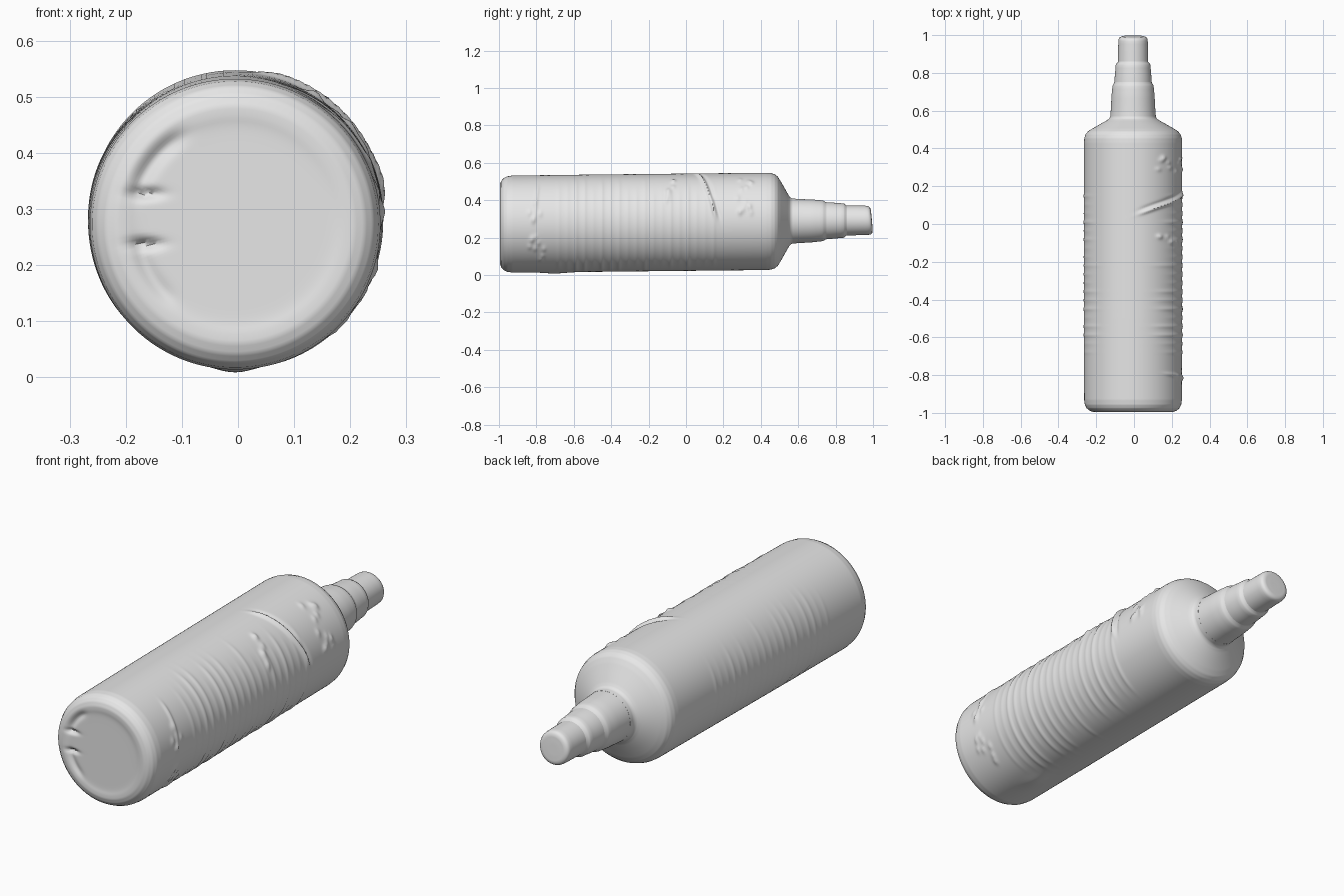
import bpy, bmesh, math, random

cube = bpy.data.objects.get("Cube")
if cube:
    bpy.data.objects.remove(cube, do_unlink=True)

random.seed(4)
SEG = 160

plastic = bpy.data.materials.new("pale grey plastic")
plastic.use_nodes = True
GREY = (0.8, 0.8, 0.8, 1.0)
plastic.diffuse_color = GREY
plastic.node_tree.nodes["Principled BSDF"].inputs["Base Color"].default_value = GREY


def bump(v, centre, width):
    return math.exp(-((v - centre) / width) ** 2)


def window(v, lo, hi, soft):
    """Soft-edged band, 1 between lo and hi."""
    return 1 / (1 + math.exp(-(v - lo) / soft)) / (1 + math.exp((v - hi) / soft))


def refine(profile, step):
    """Subdivide a (y, radius) profile so that no span exceeds step."""
    rows = [profile[0]]
    for (y0, r0), (y1, r1) in zip(profile, profile[1:]):
        n = max(1, math.ceil(math.hypot(y1 - y0, r1 - r0) / step))
        rows += [(y0 + (y1 - y0) * i / n, r0 + (r1 - r0) * i / n) for i in range(1, n + 1)]
    return rows


def lathe(name, profile, step=0.02, relief=None, shift=None):
    """Revolve a profile round the slightly rising long axis, closing both ends."""
    bm = bmesh.new()
    rings = []
    for y, r in refine(profile, step):
        ring = []
        for k in range(SEG):
            a = 2 * math.pi * k / SEG
            if a > math.pi:
                a -= 2 * math.pi
            rad = r + (relief(y, a) if relief else 0)
            x, z = rad * math.cos(a), rad * math.sin(a)
            dy = shift(x, y, z) if shift else 0
            ring.append(bm.verts.new((x - 0.005, y + dy, z + 0.272 + 0.0105 * (y + 1))))
        rings.append(ring)
    for lower, upper in zip(rings, rings[1:]):
        for k in range(SEG):
            j = (k + 1) % SEG
            bm.faces.new((lower[k], upper[k], upper[j], lower[j]))
    bm.faces.new(rings[0])
    bm.faces.new(rings[-1][::-1])
    bmesh.ops.recalc_face_normals(bm, faces=bm.faces)
    mesh = bpy.data.meshes.new(name)
    bm.to_mesh(mesh)
    bm.free()
    mesh.materials.append(plastic)
    ob = bpy.data.objects.new(name, mesh)
    bpy.context.collection.objects.link(ob)
    bpy.ops.object.select_all(action="DESELECT")
    ob.select_set(True)
    bpy.context.view_layer.objects.active = ob
    bpy.ops.object.shade_smooth_by_angle(angle=math.radians(50))
    return ob


# Small raised marks near the shoulder, middle and foot of the label side
marks = [(random.uniform(0.27, 0.36), random.uniform(0.1, 1.1)) for _ in range(14)]
marks += [(random.uniform(-0.14, -0.06), random.uniform(0.4, 1.1)) for _ in range(8)]
marks += [(random.uniform(-0.84, -0.76), random.uniform(-0.9, 0.9)) for _ in range(14)]
# Ribs: position, height and angular reach
ribs = [(-0.68 + 0.046 * i, random.uniform(0.0015, 0.004), random.uniform(0.6, 1.1))
        for i in range(19)]


def label_relief(y, a):
    if not -0.92 < y < 0.42:
        return 0
    d = 0
    back = math.pi - abs(a)
    # Ribs on the label side, fainter on the opposite side
    for c, h, reach in ribs:
        b = bump(y, c, 0.010)
        d += h * b * window(a, -reach - 0.3, reach, 0.08)
        d += 0.6 * h * b * window(back, -1, 0.7 * reach, 0.08)
    for c, t in marks:
        d += 0.005 * bump(y, c, 0.012) * bump(a, t, 0.06)
    # Diagonal lip with a groove beside it
    path = 0.16 - 0.075 * (a - 0.1) - 0.03 * max(0, a - 1) ** 2
    reach = window(a, 0.1, 1.4, 0.05)
    d += reach * (0.011 * bump(y, path, 0.010) - 0.006 * bump(y, path + 0.02, 0.010))
    # Seam near the foot, and a low swelling along the underside
    d += 0.005 * bump(y, -0.81 + 0.02 * a, 0.009) * window(a, 0.15, 0.85, 0.05)
    d += 0.007 * bump(y, -0.7, 0.08) * bump(a, -math.pi / 2, 0.15)
    return d


def base_dents(x, y, z):
    """Shallow recess in the base, with a broken crescent on one side."""
    if y > -0.96:
        return 0
    r, a = math.hypot(x, z), math.atan2(z, -x)
    d = 0.006 * window(r, -1, 0.19, 0.008)
    d += 0.012 * bump(r, 0.185, 0.014) * window(a, 0.33, 1.0, 0.06)
    d += 0.007 * bump(r, 0.175, 0.014) * window(a, -0.85, -0.22, 0.06)
    for cz in (0.055, -0.035):
        d += 0.016 * bump(x, -0.16, 0.028) * bump(z, cz, 0.009)
    return d


# Bottle body with rounded base and sloping shoulder
lathe("bottle_body", [
    (-0.997, 0.002), (-0.997, 0.19), (-0.995, 0.212), (-0.988, 0.231), (-0.975, 0.246),
    (-0.957, 0.255), (-0.93, 0.259), (-0.5, 0.26), (0.43, 0.26), (0.455, 0.258),
    (0.475, 0.251), (0.49, 0.239), (0.505, 0.216), (0.53, 0.172), (0.548, 0.140),
    (0.557, 0.127), (0.567, 0.121), (0.59, 0.119)],
    step=0.006, relief=label_relief, shift=base_dents)

# Collar
lathe("neck_collar", [
    (0.575, 0.1195), (0.62, 0.117), (0.68, 0.114), (0.728, 0.109), (0.738, 0.106),
    (0.746, 0.100), (0.755, 0.098)])

# Stepped nozzle ring
lathe("nozzle_ring", [
    (0.745, 0.099), (0.78, 0.097), (0.825, 0.093), (0.842, 0.092), (0.85, 0.088),
    (0.856, 0.081), (0.865, 0.079)])


# Cap with a slanting rounded tip
def slant(x, y, z):
    return -0.09 * z * max(0, (y - 0.86) / 0.13)


lathe("nozzle_cap", [
    (0.85, 0.080), (0.92, 0.079), (0.965, 0.078), (0.98, 0.076), (0.988, 0.071),
    (0.993, 0.060), (0.994, 0.03), (0.994, 0.002)], step=0.01, shift=slant)
